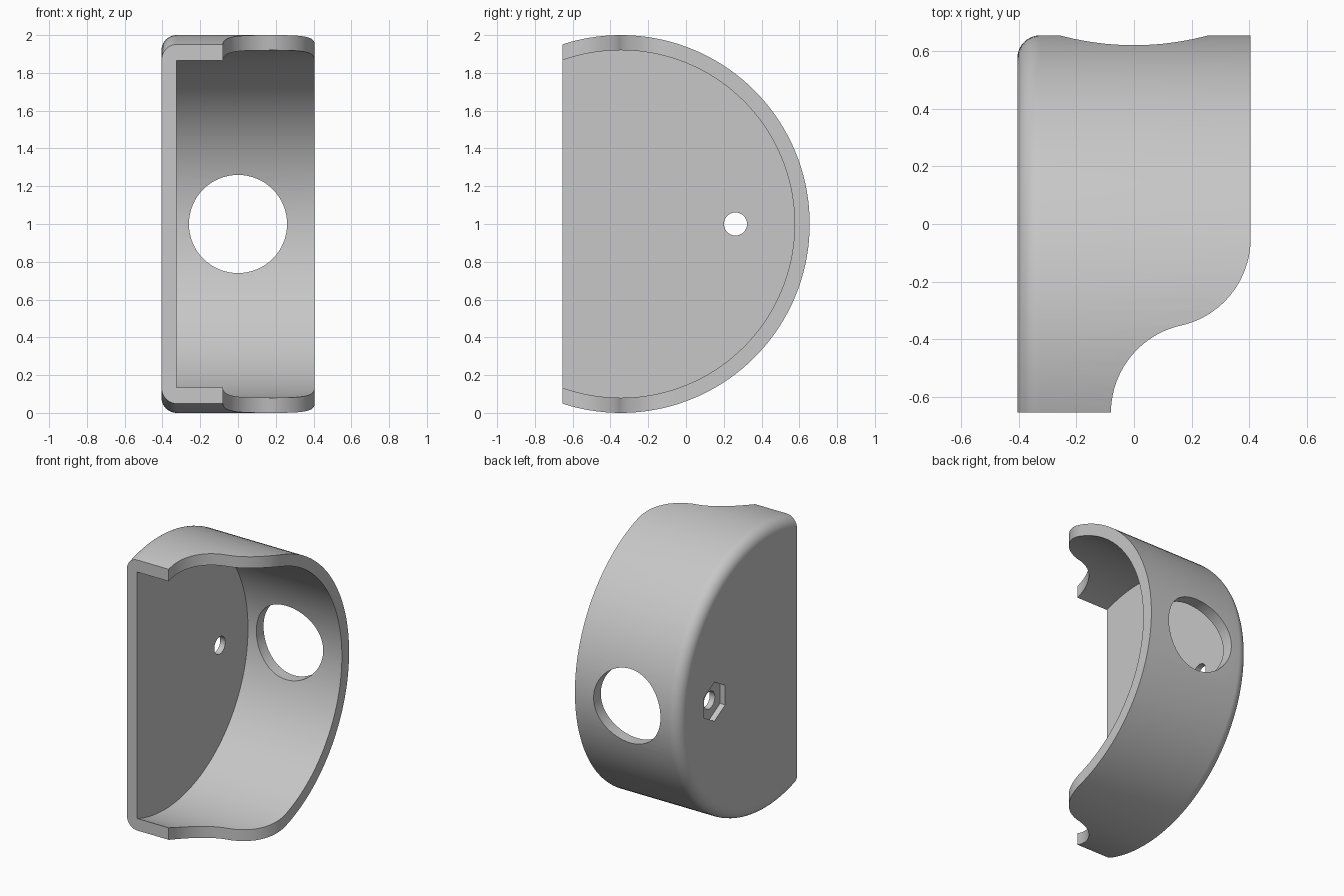
import bpy, bmesh
from math import sin, cos, pi, radians
from mathutils import Vector, Matrix

default = bpy.data.objects.get("Cube")
if default:
    bpy.data.objects.remove(default, do_unlink=True)

HALF_W = 0.405      # half width along x
WALL = 0.08         # shell thickness and outer fillet radius
FRONT = -0.655      # flat open front
AXIS_Y = -0.345     # centre line of the round shell
MID = 1.0

grey = bpy.data.materials.new("light_grey")
grey.use_nodes = True
colour = (0.57, 0.57, 0.57, 1)
grey.diffuse_color = colour
grey.node_tree.nodes["Principled BSDF"].inputs["Base Color"].default_value = colour


def finish(bm, name):
    bmesh.ops.recalc_face_normals(bm, faces=bm.faces)
    mesh = bpy.data.meshes.new(name)
    bm.to_mesh(mesh)
    bm.free()
    obj = bpy.data.objects.new(name, mesh)
    bpy.context.collection.objects.link(obj)
    mesh.materials.append(grey)
    return obj


def arc(cx, cy, r, a0, a1, n):
    angles = [radians(a0 + (a1 - a0) * i / n) for i in range(n + 1)]
    return [(cx + r * cos(a), cy + r * sin(a)) for a in angles]


def prism(name, points, depth):
    """Extrude a closed 3D outline along a vector."""
    bm = bmesh.new()
    face = bm.faces.new([bm.verts.new(p) for p in points])
    ext = bmesh.ops.extrude_face_region(bm, geom=[face])
    moved = [g for g in ext["geom"] if isinstance(g, bmesh.types.BMVert)]
    bmesh.ops.translate(bm, verts=moved, vec=depth)
    return finish(bm, name)


def cut(target, cutter):
    cutter.hide_render = True
    mod = target.modifiers.new("cut", "BOOLEAN")
    mod.operation = "DIFFERENCE"
    mod.solver = "EXACT"
    mod.object = cutter
    bpy.context.view_layer.objects.active = target
    bpy.ops.object.modifier_apply(modifier=mod.name)
    bpy.data.objects.remove(cutter, do_unlink=True)


# Round cup turned about the x axis: closed filleted side at -x, open at +x
profile = [(-HALF_W, 0)]
profile += arc(-HALF_W + WALL, 1 - WALL, WALL, 180, 90, 10)
profile += [(HALF_W, 1), (HALF_W, 1 - WALL), (-HALF_W + WALL, 1 - WALL), (-HALF_W + WALL, 0)]
bm = bmesh.new()
verts = [bm.verts.new((x, AXIS_Y, MID + r)) for x, r in profile]
edges = [bm.edges.new(pair) for pair in zip(verts, verts[1:])]
bmesh.ops.spin(bm, geom=verts + edges, cent=(0, AXIS_Y, MID), axis=(1, 0, 0),
               angle=2 * pi, steps=144)
bmesh.ops.remove_doubles(bm, verts=bm.verts, dist=1e-4)
shell = finish(bm, "housing_shell")

# Flat front
cut(shell, prism("front_cutter", [(-1, -2, -1), (1, -2, -1), (1, FRONT, -1), (-1, FRONT, -1)],
                 Vector((0, 0, 4))))

# S-shaped sweep from the narrow front to the full width
R = 0.31
sweep = [(-0.08, -1)] + arc(-0.08 + R, FRONT, R, 180, 102.2, 20)
sweep += arc(HALF_W - R, -0.05, R, -77.8, 0, 20) + [(1, -0.05), (1, -1)]
cut(shell, prism("sweep_cutter", [(x, y, -1) for x, y in sweep], Vector((0, 0, 4))))

# Large round opening in the curved back
cut(shell, prism("opening_cutter", [(x, 0.2, z) for x, z in arc(0, MID, 0.26, 0, 360, 64)[:-1]],
                 Vector((0, 1, 0))))

# Screw hole and hexagonal nut pocket in the closed side
HOLE_Y = 0.262
cut(shell, prism("screw_cutter", [(-0.6, y, z) for y, z in arc(HOLE_Y, MID, 0.061, 0, 360, 40)[:-1]],
                 Vector((0.4, 0, 0))))
cut(shell, prism("nut_cutter", [(-0.6, y, z) for y, z in arc(HOLE_Y, MID, 0.137, 30, 390, 6)[:-1]],
                 Vector((0.6 - HALF_W + 0.04, 0, 0))))

bpy.ops.object.select_all(action="DESELECT")
shell.select_set(True)
bpy.context.view_layer.objects.active = shell
bpy.ops.object.shade_smooth_by_angle(angle=radians(30))
